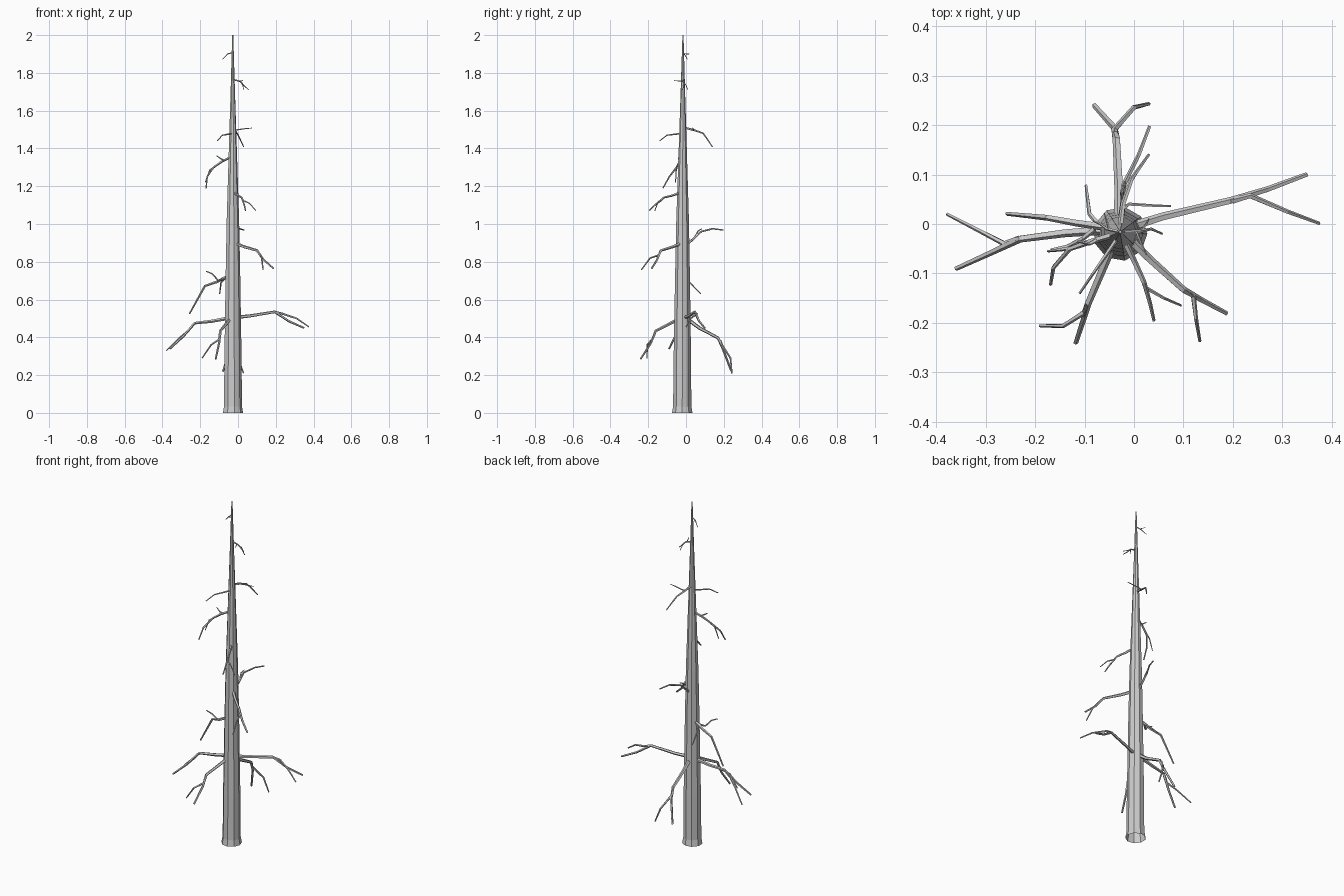
import bpy, bmesh, math
from mathutils import Vector


def tube(bm, path, radii, sides, cap=True):
    """Sweep a tapering polygon along a path."""
    pts = [Vector(p) for p in path]
    rings = []
    for i, p in enumerate(pts):
        d = (pts[min(i + 1, len(pts) - 1)] - pts[max(i - 1, 0)]).normalized()
        ref = Vector((0, 1, 0)) if abs(d.z) > 0.95 else Vector((0, 0, 1))
        u = d.cross(ref).normalized()
        v = d.cross(u)
        rings.append([bm.verts.new(p + radii[i] * (math.cos(a) * u + math.sin(a) * v))
                      for a in (2 * math.pi * (k + 0.5) / sides for k in range(sides))])
    for a, b in zip(rings, rings[1:]):
        for k in range(sides):
            n = (k + 1) % sides
            bm.faces.new((a[k], a[n], b[n], b[k]))
    if cap:
        bm.faces.new(rings[-1])


def finish(bm, name):
    bmesh.ops.recalc_face_normals(bm, faces=bm.faces)
    me = bpy.data.meshes.new(name)
    bm.to_mesh(me)
    bm.free()
    bpy.context.collection.objects.link(bpy.data.objects.new(name, me))


def bough(name, r, main, *forks):
    """Main limb plus thinner forks, all tapering towards the tips."""
    bm = bmesh.new()
    for path, r0 in [(main, r)] + [(f, r * 0.7) for f in forks]:
        n = len(path) - 1
        tube(bm, path, [r0 * (1 - 0.5 * i / n) for i in range(n + 1)], 5)
    finish(bm, name)


# Trunk: flared, open foot and a long taper
bm = bmesh.new()
prof = [(0, .055), (.035, .049), (.28, .047), (.72, .04), (1.02, .034),
        (1.36, .023), (1.7, .012), (2.0, .003)]
tube(bm, [(-.028, -.02 + .002 * z, z) for z, r in prof], [r for z, r in prof], 9)
finish(bm, "trunk")

# Lowest whorl
bough("low_right_bough", .010,
      [(-.02, -.01, .505), (.06, .015, .513), (.195, .047, .535), (.27, .07, .485), (.35, .10, .45)],
      [(.2, .047, .533), (.235, .057, .525), (.31, .025, .5), (.375, .001, .455)])
bough("low_left_bough", .010,
      [(-.03, -.01, .505), (-.14, -.018, .485), (-.23, -.03, .475), (-.29, -.058, .405), (-.36, -.09, .34)],
      [(-.235, -.03, .47), (-.262, -.04, .435), (-.31, -.015, .397), (-.378, .02, .33)])
bough("low_back_bough", .011,
      [(-.03, -.01, .51), (-.03, .07, .45), (-.035, .17, .397), (-.04, .195, .34), (-.08, .24, .22)],
      [(-.037, .18, .385), (-.04, .19, .36), (0, .236, .29), (.03, .243, .21)])
bough("low_front_bough", .010,
      [(-.035, -.02, .505), (-.055, -.07, .48), (-.093, -.16, .434), (-.1, -.185, .37), (-.118, -.24, .285)],
      [(-.095, -.165, .42), (-.1, -.178, .39), (-.143, -.206, .36), (-.19, -.206, .29)])

# Middle boughs
bough("mid_left_bough", .0085,
      [(-.03, -.01, .735), (-.114, .002, .693), (-.175, .013, .672), (-.215, .017, .6), (-.257, .021, .524)],
      [(-.08, -.01, .71), (-.105, -.03, .7), (-.135, -.045, .735), (-.168, -.052, .75)],
      [(-.07, -.003, .71), (-.09, .02, .69), (-.097, .078, .63)])
bough("mid_right_bough", .0095,
      [(-.02, -.02, .9), (.03, -.07, .88), (.1, -.133, .86), (.135, -.153, .81), (.187, -.181, .765)],
      [(.1, -.133, .86), (.12, -.145, .835), (.125, -.19, .82), (.133, -.237, .757)])
bough("mid_back_bough", .007,
      [(-.028, -.01, .88), (-.022, .04, .922), (-.02, .08, .96), (.01, .14, .975), (.032, .198, .968)],
      [(-.022, .05, .935), (-.025, .065, .965), (-.018, .085, .975)])

# Upper boughs
bough("upper_front_bough", .007,
      [(-.027, -.02, 1.17), (0, -.075, 1.15), (.02, -.118, 1.14), (.032, -.16, 1.105), (.04, -.195, 1.072)],
      [(.018, -.115, 1.142), (.025, -.13, 1.125), (.06, -.15, 1.11), (.095, -.165, 1.07)])
bough("upper_left_bough", .007,
      [(-.028, -.018, 1.36), (-.087, -.035, 1.33), (-.13, -.05, 1.3), (-.163, -.088, 1.25), (-.169, -.122, 1.19)],
      [(-.125, -.048, 1.302), (-.15, -.052, 1.285), (-.174, -.055, 1.22)],
      [(-.07, -.03, 1.335), (-.09, -.04, 1.345), (-.114, -.035, 1.362)])
bough("upper_back_bough", .006,
      [(-.028, -.01, 1.51), (-.022, .04, 1.498), (-.005, .09, 1.48), (.01, .112, 1.45), (.03, .14, 1.408)],
      [(-.024, .03, 1.497), (-.01, .04, 1.498), (.04, .037, 1.505), (.075, .036, 1.508)])
bough("upper_side_twig", .005,
      [(-.028, -.02, 1.48), (-.055, -.06, 1.475), (-.083, -.1, 1.47), (-.11, -.14, 1.44)])

# Crown twigs
bough("crown_right_twig", .0045,
      [(-.026, -.015, 1.765), (.012, -.015, 1.755), (.035, -.01, 1.73), (.057, -.02, 1.71)],
      [(.005, -.015, 1.757), (.015, -.04, 1.757), (.025, -.062, 1.76)],
      [(.015, -.014, 1.752), (.025, .0, 1.735), (.03, .01, 1.71)])
bough("crown_left_twig", .0035,
      [(-.028, -.016, 1.908), (-.055, -.01, 1.9), (-.068, .0, 1.885), (-.082, .006, 1.872)],
      [(-.05, -.012, 1.902), (-.055, .005, 1.9), (-.06, .022, 1.9)])
